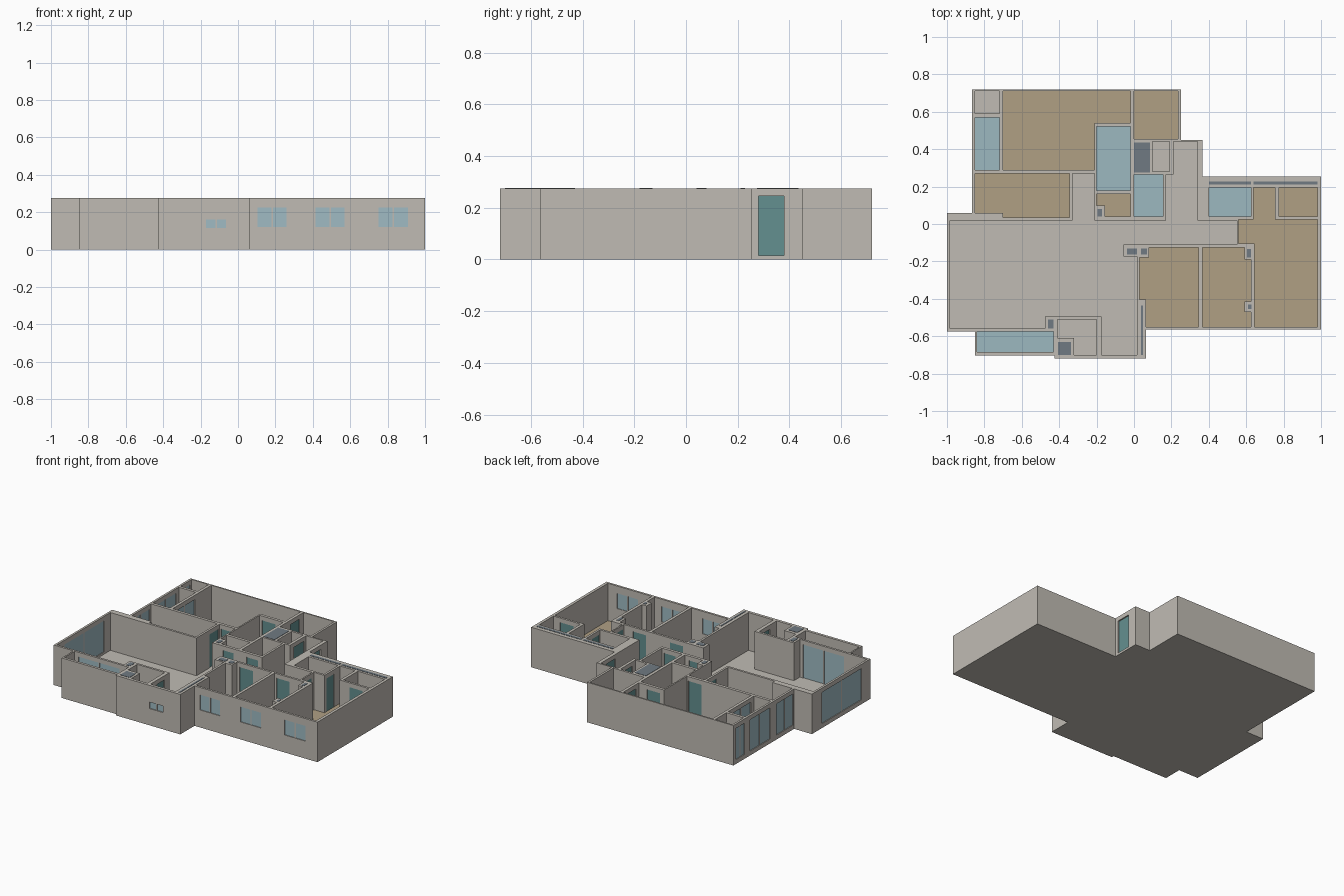
import bpy
import bmesh
import math
from itertools import product

old = bpy.data.objects.get("Cube")
if old:
    bpy.data.objects.remove(old, do_unlink=True)

FLOOR, TOP, HEAD = 0.015, 0.275, 0.245


def material(name, r, g, b):
    mat = bpy.data.materials.new(name)
    mat.use_nodes = True
    mat.diffuse_color = (r, g, b, 1)
    for node in mat.node_tree.nodes:
        if node.type == "BSDF_PRINCIPLED":
            node.inputs["Base Color"].default_value = (r, g, b, 1)
    return mat


PLASTER = material("warm_grey_plaster", 0.53, 0.50, 0.455)
WOOD = material("wood_floor", 0.434, 0.352, 0.231)
TILE = material("blue_tile", 0.332, 0.479, 0.527)
SLATE = material("slate_shaft", 0.162, 0.195, 0.223)
DOOR = material("teal_door", 0.127, 0.279, 0.279)
GLASS = material("pale_blue_glass", 0.35, 0.50, 0.55)


def fill(rects, low, high):
    return [(True, r, low, high) for r in rects]


def cut(rects, low, high):
    return [(False, r, low, high) for r in rects]


def block(name, mat, steps):
    """Add and remove boxes in order, then skin what is left as one mesh."""
    boxes = [(add, ((r[0], r[2]), (r[1], r[3]), (low, high)))
             for add, r, low, high in steps]
    axes = [sorted({round(v, 4) for _, box in boxes for v in box[d]}) for d in range(3)]
    index = [{v: i for i, v in enumerate(axis)} for axis in axes]
    solid = set()
    for add, box in boxes:
        spans = [range(index[d][round(box[d][0], 4)], index[d][round(box[d][1], 4)])
                 for d in range(3)]
        if add:
            solid.update(product(*spans))
        else:
            solid.difference_update(product(*spans))

    bm = bmesh.new()
    verts = {}

    def vert(key):
        if key not in verts:
            verts[key] = bm.verts.new([axes[d][key[d]] for d in range(3)])
        return verts[key]

    for cell in sorted(solid):
        for d, side in product(range(3), (0, 1)):
            beside = list(cell)
            beside[d] += 1 if side else -1
            if tuple(beside) in solid:
                continue
            ring = []
            for u, v in ((0, 0), (1, 0), (1, 1), (0, 1)):
                key = list(cell)
                key[d] += side
                key[(d + 1) % 3] += u
                key[(d + 2) % 3] += v
                ring.append(vert(tuple(key)))
            bm.faces.new(ring if side else ring[::-1])
    bmesh.ops.dissolve_limit(bm, angle_limit=math.radians(1),
                             verts=bm.verts[:], edges=bm.edges[:])
    mesh = bpy.data.meshes.new(name)
    bm.to_mesh(mesh)
    bm.free()
    mesh.materials.append(mat)
    obj = bpy.data.objects.new(name, mesh)
    bpy.context.scene.collection.objects.link(obj)
    return obj


# Footprint of the whole flat, as (left, front, right, back) rectangles
footprint = [
    (-0.865, 0, 0.25, 0.72), (0, 0, 0.365, 0.45), (0, -0.565, 1, 0.255),
    (-1, -0.575, 0.06, 0.06), (-0.425, -0.72, 0.065, -0.5),
    (-0.85, -0.703, -0.4, -0.5),
]

# Rooms by floor finish
wood_rooms = {
    "family_room": [(-0.70, 0.29, -0.21, 0.71), (-0.70, 0.54, -0.02, 0.71)],
    "back_bedroom": [(0, 0.455, 0.235, 0.71)],
    "west_bedroom": [(-0.85, 0.06, -0.345, 0.27), (-0.70, 0.035, -0.345, 0.27)],
    "closet": [(-0.20, 0.04, -0.02, 0.16)],
    "main_bedroom": [(0.56, -0.105, 0.98, 0.025), (0.645, -0.55, 0.98, 0.025),
                     (0.64, 0.02, 0.755, 0.195)],
    "dressing_room": [(0.775, 0.04, 0.98, 0.195)],
    "front_bedroom": [(0.08, -0.55, 0.345, -0.125), (0.03, -0.405, 0.345, -0.18),
                      (0.065, -0.55, 0.345, -0.4)],
    "middle_bedroom": [(0.365, -0.55, 0.625, -0.125)],
}
tile_rooms = {
    "west_balcony": [(-0.85, 0.29, -0.72, 0.57)],
    "kitchen": [(-0.20, 0.18, -0.02, 0.52)],
    "bathroom": [(0, 0.04, 0.155, 0.265)],
    "main_bathroom": [(0.40, 0.04, 0.625, 0.195)],
    "front_balcony": [(-0.84, -0.685, -0.43, -0.575)],
}
plain_rooms = {
    "hall": [(-0.985, -0.11, 0.55, 0.02), (-0.985, -0.495, -0.055, 0.02),
             (-0.985, -0.56, -0.475, 0.02)],
    "entrance": [(-0.175, -0.70, 0.015, -0.175)],
    "corridor": [(-0.33, 0, -0.21, 0.27)],
    "back_hall": [(0.17, 0, 0.34, 0.265), (0.21, 0.2, 0.34, 0.44)],
    "utility": [(-0.85, 0.59, -0.72, 0.71)],
    "store": [(0.10, 0.28, 0.19, 0.44)],
    "porch_store": [(-0.41, -0.70, -0.20, -0.51)],
}

# Boxed-in shafts standing inside rooms, and the slate tops of all shafts
casings = [(-0.20, 0.035, -0.155, 0.10), (0.59, -0.19, 0.645, -0.125),
           (0.59, -0.47, 0.645, -0.415), (-0.41, -0.70, -0.32, -0.61)]
shaft_tops = [
    (0, 0.275, 0.085, 0.435), (-0.195, 0.04, -0.17, 0.08),
    (0.40, 0.21, 0.625, 0.228), (0.64, 0.21, 0.98, 0.228),
    (-0.037, -0.163, 0.016, -0.13), (0.037, -0.163, 0.07, -0.13),
    (0.605, -0.18, 0.625, -0.135), (0.61, -0.455, 0.628, -0.43),
    (-0.46, -0.56, -0.43, -0.51), (-0.406, -0.70, -0.336, -0.63),
    (0.037, -0.70, 0.048, -0.435),
]

openings = []


def across(axis, pos, start, end, half):
    """Rectangle of a wall piece: axis is the direction the wall faces."""
    if axis == "x":
        return (pos - half, start, pos + half, end)
    return (start, pos - half, end, pos + half)


def door(name, axis, pos, start, end):
    openings.extend(cut([across(axis, pos, start, end, 0.02)], FLOOR, HEAD))
    block(name + "_door", DOOR, fill([across(axis, pos, start, end, 0.004)], FLOOR, HEAD))


def window(name, axis, pos, start, end, low=0.03, high=HEAD):
    openings.extend(cut([across(axis, pos, start, end, 0.02)], low, high))
    block(name + "_glass", GLASS, fill([across(axis, pos, start, end, 0.003)], low, high))
    mid = (start + end) / 2
    bar = across(axis, pos, mid - 0.004, mid + 0.004, 0.006)
    block(name + "_mullion", PLASTER, fill([bar], low, high))


# Windows and glazed screens
window("front_bedroom", "y", -0.557, 0.105, 0.26, 0.12, 0.225)
window("middle_bedroom", "y", -0.557, 0.415, 0.57, 0.12, 0.225)
window("main_bedroom", "y", -0.557, 0.75, 0.91, 0.12, 0.225)
window("entrance", "y", -0.71, -0.17, -0.065, 0.115, 0.16)
window("utility", "x", -0.857, 0.60, 0.69)
window("west_balcony", "x", -0.857, 0.32, 0.54)
window("west_bedroom", "x", -0.857, 0.07, 0.25)
window("hall_west", "x", -0.992, -0.48, -0.05)
window("hall_balcony", "y", -0.567, -0.81, -0.50, FLOOR)
window("family_room", "x", -0.71, 0.32, 0.53, FLOOR)

# Doors
door("outer", "x", 0.352, 0.28, 0.38)
door("west_bedroom", "x", -0.337, 0.16, 0.26)
door("family_room", "y", 0.28, -0.32, -0.22)
door("kitchen", "y", 0.53, -0.18, -0.08)
door("front_bedroom", "y", -0.117, 0.10, 0.20)
door("middle_bedroom", "y", -0.117, 0.38, 0.48)
door("main_bathroom", "x", 0.632, 0.05, 0.13)
door("store", "x", 0.20, 0.31, 0.42)
door("bathroom", "y", 0.03, 0.05, 0.14)
door("closet", "y", 0.03, -0.13, -0.05)
door("back_bedroom", "x", -0.01, 0.57, 0.67)
door("main_bedroom", "x", 0.555, -0.10, 0)
door("dressing_room", "y", 0.03, 0.83, 0.93)
door("porch_store", "x", -0.187, -0.63, -0.55)

# Floor slab, walls and shaft tops
rooms = [r for group in (wood_rooms, tile_rooms, plain_rooms)
         for rects in group.values() for r in rects]
block("floor_slab", PLASTER, fill(footprint, 0, FLOOR))
block("walls", PLASTER, fill(footprint, FLOOR, TOP) + cut(rooms, FLOOR, TOP)
      + fill(casings, FLOOR, TOP) + openings)
block("shaft_tops", SLATE, fill(shaft_tops, TOP, TOP + 0.002))

# Floor finishes
for group, mat in ((wood_rooms, WOOD), (tile_rooms, TILE)):
    for name, rects in group.items():
        block(name + "_floor", mat, fill(rects, FLOOR, FLOOR + 0.003))
